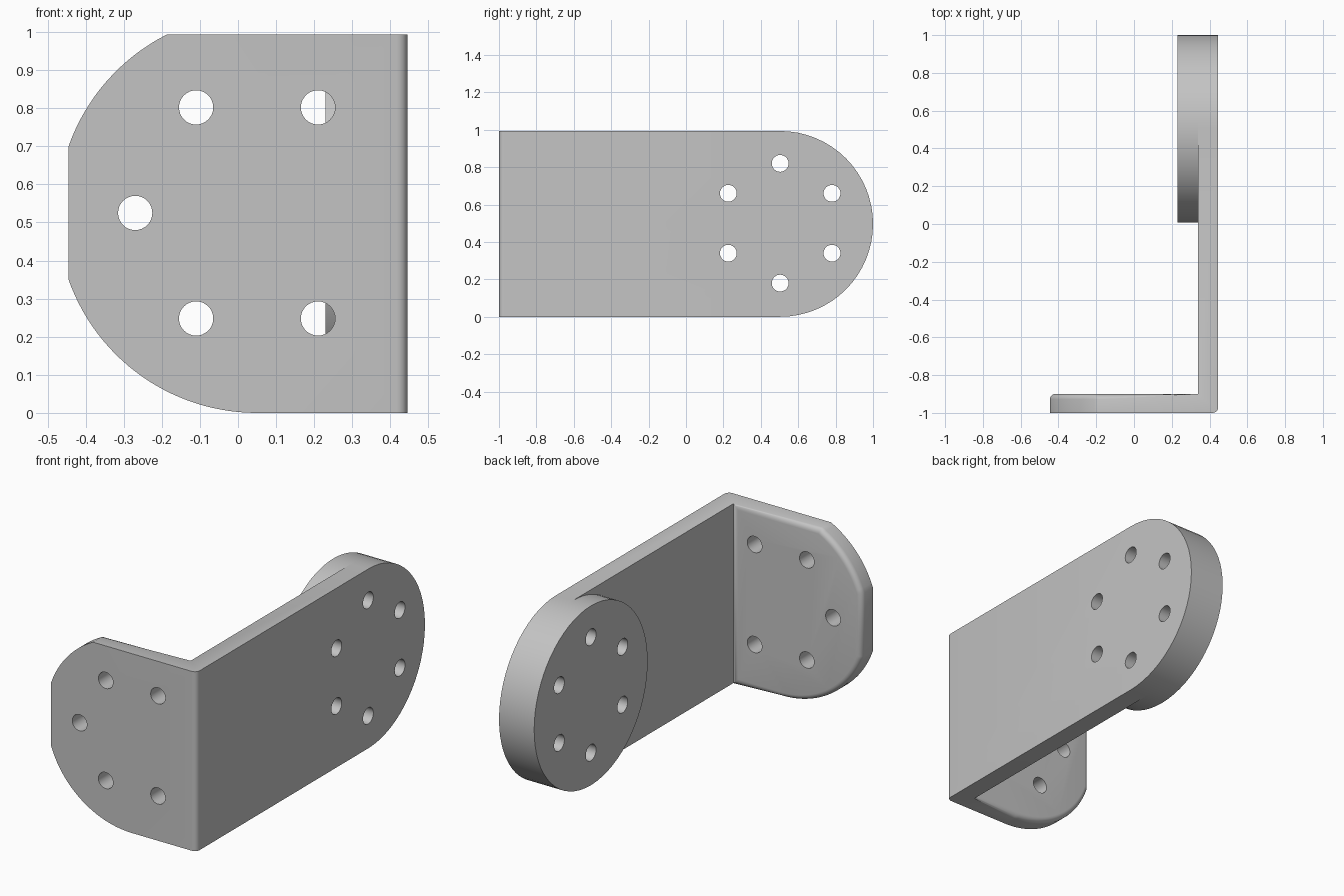
import bpy, bmesh, math
from mathutils import Matrix, Vector

if "Cube" in bpy.data.objects:
    bpy.data.objects.remove(bpy.data.objects["Cube"])

H = 0.993                      # bracket height
XO, XI = 0.445, 0.34           # outer and inner side of the long plate
YO, YI = -1.0, -0.9            # outer and inner side of the short plate
FC, FR = (0.05, 0.525), 0.525  # short plate arc centre (x, z) and radius
SC, SR = (0.5035, H / 2), H / 2  # long plate arc centre (y, z) and radius

grey = bpy.data.materials.new("plain grey")
grey.diffuse_color = (0.55, 0.55, 0.55, 1)
grey.use_nodes = True
grey.node_tree.nodes["Principled BSDF"].inputs["Base Color"].default_value = grey.diffuse_color


def arc(c, r, a0, a1, n):
    angles = [math.radians(a0 + (a1 - a0) * i / n) for i in range(n + 1)]
    return [(c[0] + r * math.cos(a), c[1] + r * math.sin(a)) for a in angles]


def make_object(name, bm):
    bmesh.ops.recalc_face_normals(bm, faces=bm.faces)
    mesh = bpy.data.meshes.new(name)
    bm.to_mesh(mesh)
    bm.free()
    mesh.materials.append(grey)
    obj = bpy.data.objects.new(name, mesh)
    bpy.context.collection.objects.link(obj)
    return obj


def cylinder(bm, centre, axis, radius, depth, sides):
    turn = Vector((0, 0, 1)).rotation_difference(Vector(axis)).to_matrix().to_4x4()
    bmesh.ops.create_cone(bm, cap_ends=True, segments=sides, radius1=radius,
                          radius2=radius, depth=depth,
                          matrix=Matrix.Translation(centre) @ turn)


# Bent bracket: outer and inner skins joined by a rim
left = math.degrees(math.acos(-0.495 / FR))
top = 180 - math.degrees(math.asin((H - FC[1]) / FR))
front = arc(FC, FR, 270, 360 - left, 28) + arc(FC, FR, left, top, 16)
side = arc(SC, SR, 90, -90, 32)


def skin(bm, x, y):
    low, high = bm.verts.new((x, y, 0)), bm.verts.new((x, y, H))
    f = [bm.verts.new((px, y, pz)) for px, pz in front]
    s = [bm.verts.new((x, py, pz)) for py, pz in side]
    bm.faces.new([low] + f + [high])
    bm.faces.new([low, high] + s)
    return [low] + f + [high] + s


bm = bmesh.new()
outer, inner = skin(bm, XO, YO), skin(bm, XI, YI)
for i in range(len(outer)):
    j = (i + 1) % len(outer)
    bm.faces.new([outer[i], outer[j], inner[j], inner[i]])
corners = [0, len(front) + 1]
mitres = [bm.edges.get((outer[k], inner[k])) for k in corners]
bmesh.ops.dissolve_edges(bm, edges=mitres, use_verts=False)
bmesh.ops.recalc_face_normals(bm, faces=bm.faces)

# Round the bend and the inner rim of the short plate
rounded = [e for e in bm.edges
           if all(abs(v.co.y - YI) < 1e-5 and v.co.x < XI + 1e-5 for v in e.verts)
           or all(abs(v.co.y - YO) < 1e-5 and v.co.x > XO - 1e-5 for v in e.verts)]
bmesh.ops.bevel(bm, geom=rounded, offset=0.028, offset_type='OFFSET', segments=5,
                profile=0.5, affect='EDGES', clamp_overlap=False)
bracket = make_object("bent_bracket", bm)

# Round boss behind the long plate
bm = bmesh.new()
cylinder(bm, (0.285, *SC), (1, 0, 0), SR, 0.11, 64)
boss = make_object("round_boss", bm)

# Bolt holes on two circles
bm = bmesh.new()
for a in (60, 120, 180, 240, 300):
    t = math.radians(a)
    cylinder(bm, (FC[0] + 0.32 * math.cos(t), -0.95, FC[1] + 0.32 * math.sin(t)),
             (0, 1, 0), 0.045, 0.3, 32)
for a in range(30, 390, 60):
    t = math.radians(a)
    cylinder(bm, (0.34, SC[0] + 0.32 * math.cos(t), 0.5 + 0.32 * math.sin(t)),
             (1, 0, 0), 0.045, 0.5, 32)
cutter = make_object("hole_cutter", bm)
cutter.hide_render = True

for obj in (bracket, boss):
    bpy.ops.object.select_all(action='DESELECT')
    obj.select_set(True)
    bpy.context.view_layer.objects.active = obj
    mod = obj.modifiers.new("holes", 'BOOLEAN')
    mod.operation, mod.solver, mod.object = 'DIFFERENCE', 'EXACT', cutter
    bpy.ops.object.modifier_apply(modifier=mod.name)
    bpy.ops.object.shade_smooth_by_angle(angle=math.radians(30))
bpy.data.objects.remove(cutter)
